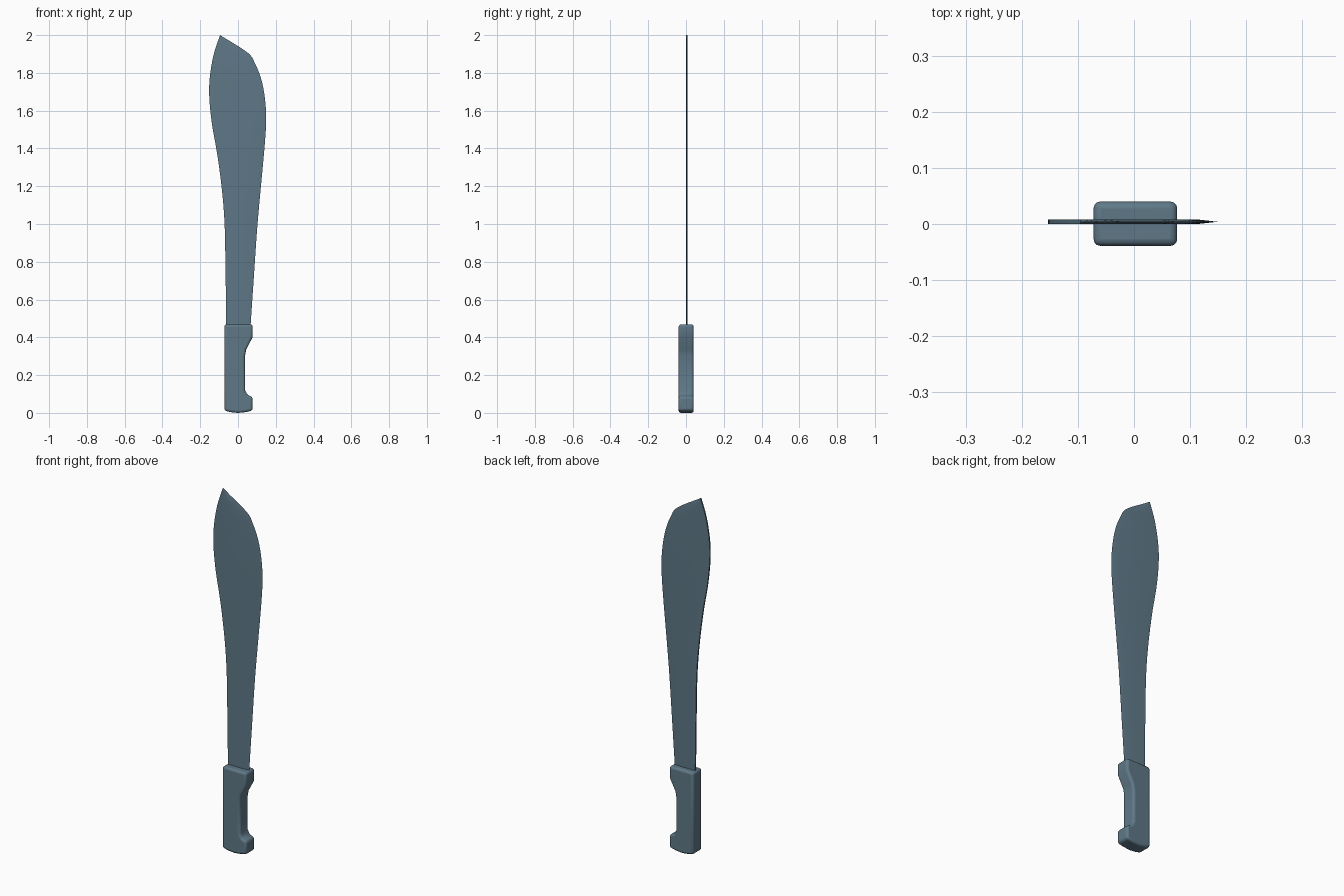
import bpy, bmesh
from mathutils import Vector

cube = bpy.data.objects.get("Cube")
if cube:
    bpy.data.objects.remove(cube)

steel = bpy.data.materials.new("blue_grey_steel")
steel.use_nodes = True
colour = (0.115, 0.19, 0.245, 1)
steel.diffuse_color = colour
steel.node_tree.nodes["Principled BSDF"].inputs["Base Color"].default_value = colour


def make_object(name, bm):
    bmesh.ops.remove_doubles(bm, verts=bm.verts, dist=0.0002)
    bmesh.ops.recalc_face_normals(bm, faces=bm.faces)
    mesh = bpy.data.meshes.new(name)
    bm.to_mesh(mesh)
    bm.free()
    mesh.materials.append(steel)
    obj = bpy.data.objects.new(name, mesh)
    bpy.context.collection.objects.link(obj)
    return obj


def smooth(obj):
    bpy.ops.object.select_all(action='DESELECT')
    obj.select_set(True)
    bpy.context.view_layer.objects.active = obj
    bpy.ops.object.shade_smooth_by_angle(angle=0.5)


def spline(points, steps=4):
    """Smooth curve through the points."""
    p = [Vector(q) for q in points]
    p = [2 * p[0] - p[1]] + p + [2 * p[-1] - p[-2]]
    out = []
    for a, b, c, d in zip(p, p[1:], p[2:], p[3:]):
        for i in range(steps):
            t = i / steps
            out.append(0.5 * (2 * b + (c - a) * t + (2 * a - 5 * b + 4 * c - d) * t * t
                              + (3 * b - a - 3 * c + d) * t ** 3))
    return out + [p[-2]]


# Blade: thick spine on one side, ground cutting edge on the other
spine = spline([(-.062, .44), (-.066, .75), (-.071, 1.0), (-.085, 1.18), (-.11, 1.37),
                (-.138, 1.53), (-.152, 1.67), (-.149, 1.78), (-.128, 1.9), (-.095, 2.0)])
edge = spline([(.065, .44), (.086, .75), (.105, 1.02), (.139, 1.39), (.149, 1.55),
               (.142, 1.67), (.122, 1.77), (.09, 1.85), (.05, 1.908), (-.095, 2.0)])
thick, grind = 0.008, 0.035
bm = bmesh.new()
rows = []
for i, (s, e) in enumerate(zip(spine, edge)):
    along = (edge[min(i + 1, len(edge) - 1)] - edge[max(i - 1, 0)]).normalized()
    inward = Vector((-along.y, along.x))
    g = e + inward * min(grind, (e - s).length * 0.3)
    section = [(s.x, 0, s.y), (g.x, 0, g.y), (e.x, thick / 2, e.y),
               (g.x, thick, g.y), (s.x, thick, s.y)]
    rows.append([bm.verts.new(v) for v in section])
for a, b in zip(rows, rows[1:]):
    for k in range(5):
        n = (k + 1) % 5
        bm.faces.new((a[k], a[n], b[n], b[k]))
bm.faces.new(rows[0])
smooth(make_object("blade", bm))

# Handle: extruded grip outline with a finger recess and rounded rims
outline = [(-.072, .468), (.077, .468), (.077, .40), (.043, .335), (.037, .30),
           (.037, .12), (.05, .094), (.077, .085), (.077, .012), (.04, .004),
           (0, 0), (-.04, .004), (-.072, .012)]
bm = bmesh.new()
front = bm.faces.new([bm.verts.new((x, -.039, z)) for x, z in outline])
new = bmesh.ops.extrude_face_region(bm, geom=[front])["geom"]
bmesh.ops.translate(bm, vec=(0, .079, 0),
                    verts=[v for v in new if isinstance(v, bmesh.types.BMVert)])
if not front.is_valid or len(bm.faces) < len(outline) + 2:
    bmesh.ops.holes_fill(bm, edges=bm.edges)
handle = make_object("handle", bm)
bevel = handle.modifiers.new("rounded_rims", 'BEVEL')
bevel.width = 0.012
bevel.segments = 3
bevel.limit_method = 'ANGLE'
bevel.angle_limit = 0.6
smooth(handle)
